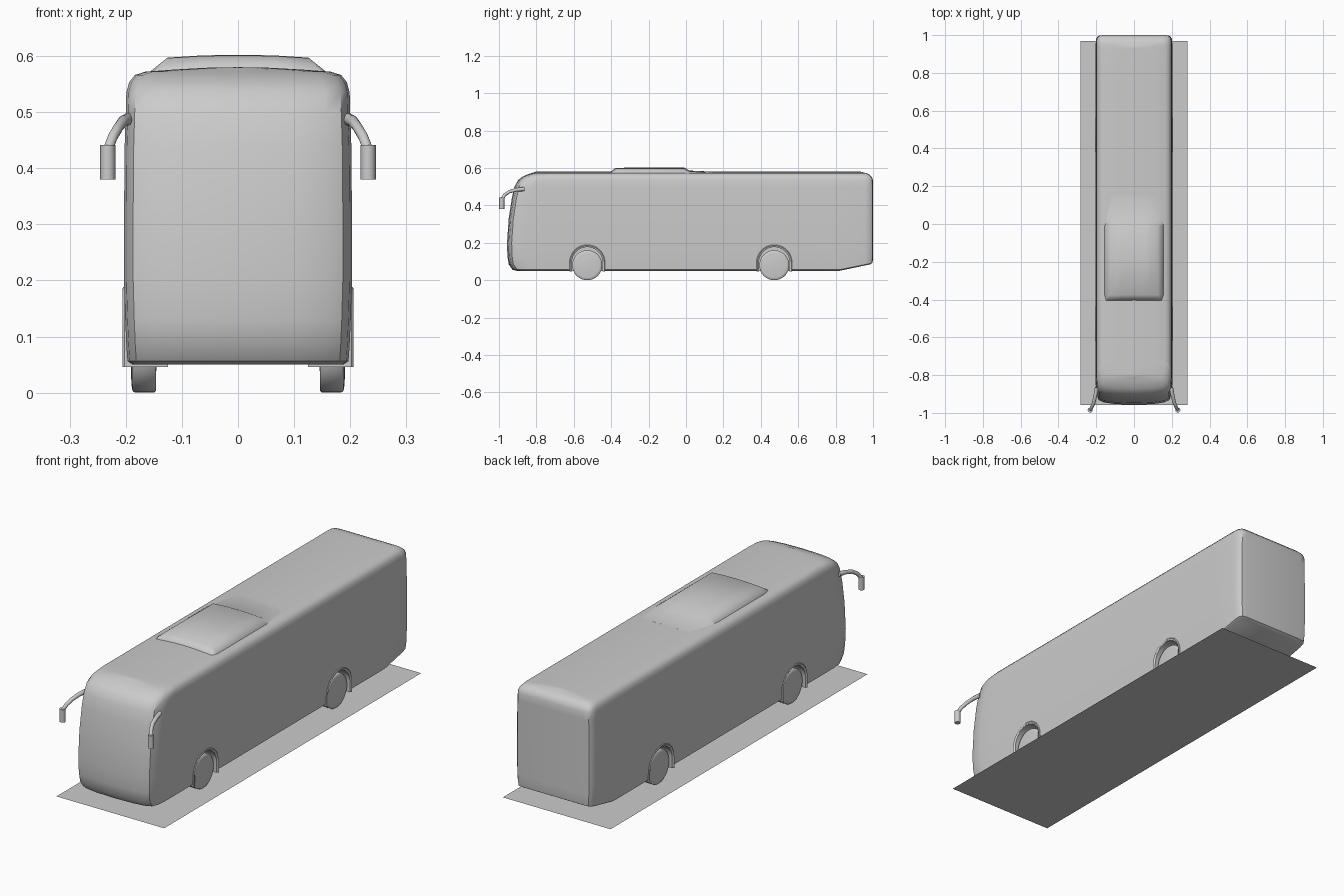
import bpy, bmesh, math
from mathutils import Vector

cube = bpy.data.objects.get("Cube")
if cube:
    bpy.data.objects.remove(cube, do_unlink=True)

grey = bpy.data.materials.new("plain grey")
grey.diffuse_color = (0.6, 0.6, 0.6, 1)
grey.use_nodes = True
grey.node_tree.nodes["Principled BSDF"].inputs["Base Color"].default_value = (0.6, 0.6, 0.6, 1)


def finish(name, bm, angle=40):
    bmesh.ops.remove_doubles(bm, verts=bm.verts, dist=0.0002)
    bmesh.ops.recalc_face_normals(bm, faces=bm.faces)
    mesh = bpy.data.meshes.new(name)
    bm.to_mesh(mesh)
    bm.free()
    mesh.materials.append(grey)
    ob = bpy.data.objects.new(name, mesh)
    bpy.context.collection.objects.link(ob)
    smooth(ob, angle)
    return ob


def smooth(ob, angle):
    bpy.ops.object.select_all(action='DESELECT')
    ob.select_set(True)
    bpy.context.view_layer.objects.active = ob
    bpy.ops.object.shade_smooth_by_angle(angle=math.radians(angle))


def loft(rings, cap=False, wrap=False):
    """Skin closed rings of points, with optional end caps."""
    bm = bmesh.new()
    rows = [[bm.verts.new(p) for p in ring] for ring in rings]
    n = len(rows[0])
    pairs = list(zip(rows, rows[1:])) + ([(rows[-1], rows[0])] if wrap else [])
    for a, b in pairs:
        for i in range(n):
            j = (i + 1) % n
            bm.faces.new((a[i], a[j], b[j], b[i]))
    if cap:
        bm.faces.new(rows[0])
        bm.faces.new(rows[-1])
    return bm


# Body: plan outlines stacked upward, with a raised tail underneath
def plan(z, w, front, rear):
    half = [(0, front), (.5, front + .004), (.78, front + .012), (.92, front + .025),
            (.98, front + .055), (1, front + .1)]
    half += [(1, -.75 + 1.57 * i / 12) for i in range(13)]
    half += [(1, rear - .045), (.985, rear - .018), (.93, rear - .004), (.8, rear), (0, rear)]
    pts = [(w * x, y) for x, y in half]
    pts += [(-x, y) for x, y in reversed(pts[1:-1])]
    lift = max(0, (.2 - z) / .15) * .038
    return [(x, y, z + lift * max(0, (y - .82) / .18)) for x, y in pts]


layers = [(.05, 0, -.9, .98), (.05, .188, -.905, .985), (.056, .197, -.928, .997),
          (.085, .199, -.948, 1), (.13, .201, -.955, 1), (.2, .203, -.957, 1),
          (.33, .203, -.948, 1), (.44, .202, -.931, 1), (.5, .2, -.917, 1),
          (.535, .199, -.898, 1), (.553, .194, -.875, .993), (.566, .184, -.847, .98),
          (.572, .165, -.828, .965), (.576, .11, -.815, .95), (.579, .055, -.808, .94),
          (.58, 0, -.805, .935)]
body = finish("body", loft([plan(*l) for l in layers]))


# Wheel arches
def arch_path(y, r, bottom):
    pts = [(y - r, bottom)]
    pts += [(y - r * math.cos(math.pi * i / 24), .095 + r * math.sin(math.pi * i / 24))
            for i in range(25)]
    return pts + [(y + r, bottom)]


for end, y in (("front", -.528), ("rear", .472)):
    for side, s in (("left", 1), ("right", -1)):
        cutter = finish("arch_cutter", loft([[(s * x, a, b) for a, b in arch_path(y, .084, 0)]
                                             for x in (.125, .25)], cap=True))
        cut = body.modifiers.new("arch_cut", 'BOOLEAN')
        cut.operation = 'DIFFERENCE'
        cut.solver = 'EXACT'
        cut.object = cutter
        bpy.context.view_layer.objects.active = body
        bpy.ops.object.modifier_apply(modifier=cut.name)
        bpy.data.objects.remove(cutter, do_unlink=True)

        # Arch lining with a lip just outside the side panel
        outer, inner = arch_path(y, .095, .046), arch_path(y, .082, .046)
        rings = [[(s * .125, *o), (s * .202, *o), (s * .2055, *m), (s * .2, *i), (s * .125, *i)]
                 for o, m, i in zip(outer, arch_path(y, .091, .046), inner)]
        finish(f"{end}_{side}_arch", loft(rings, cap=True), 35)

        # Wheel with a softly domed face
        profile = [(.145, 0), (.146, .06), (.146, .077), (.15, .08), (.184, .08),
                   (.188, .077), (.19, .065), (.192, 0)]
        rings = [[(s * x, y + r * math.cos(math.tau * i / 40), .08 + r * math.sin(math.tau * i / 40))
                  for i in range(40)] for x, r in profile]
        finish(f"{end}_{side}_wheel", loft(rings), 50)
smooth(body, 40)

# Roof pod: cross-sections from front to back
def pod_section(y, z, top, base):
    return [(-base, y, .565), (-base, y, .571), (-top, y, z - .005), (-top / 2, y, z - .001),
            (0, y, z), (top / 2, y, z - .001), (top, y, z - .005), (base, y, .571), (base, y, .565)]


finish("roof_pod", loft([pod_section(*p) for p in (
    (-.405, .579, .145, .15), (-.375, .601, .127, .158), (-.2, .602, .125, .158),
    (-.01, .602, .123, .158), (.02, .586, .125, .155), (.15, .58, .12, .15))], cap=True), 60)


# Mirrors: tapered bent arm and hanging housing
def tube(points, sides=12):
    pts = [Vector(p[:3]) for p in points]
    rings = []
    for i, p in enumerate(pts):
        d = (pts[min(i + 1, len(pts) - 1)] - pts[max(i - 1, 0)]).normalized()
        u = d.cross(Vector((1, 0, 0))).normalized()
        v = d.cross(u)
        rings.append([p + points[i][3] * (u * math.cos(math.tau * k / sides) +
                                          v * math.sin(math.tau * k / sides)) for k in range(sides)])
    return loft(rings, cap=True)


for side, s in (("left", 1), ("right", -1)):
    finish(f"{side}_mirror_arm", tube([(s * .196, -.865, .487, .011), (s * .204, -.905, .484, .01),
           (s * .213, -.945, .473, .009), (s * .223, -.97, .456, .009), (s * .231, -.982, .436, .009)]))
    finish(f"{side}_mirror", tube([(s * .232, -.985, .38, .0135), (s * .232, -.985, .441, .0135)]))

# Ground plate
bm = bmesh.new()
bmesh.ops.create_grid(bm, x_segments=1, y_segments=1, size=1)
bmesh.ops.scale(bm, vec=(.283, .964, 1), verts=bm.verts)
bmesh.ops.translate(bm, vec=(0, .006, 0), verts=bm.verts)
finish("ground_plate", bm)
